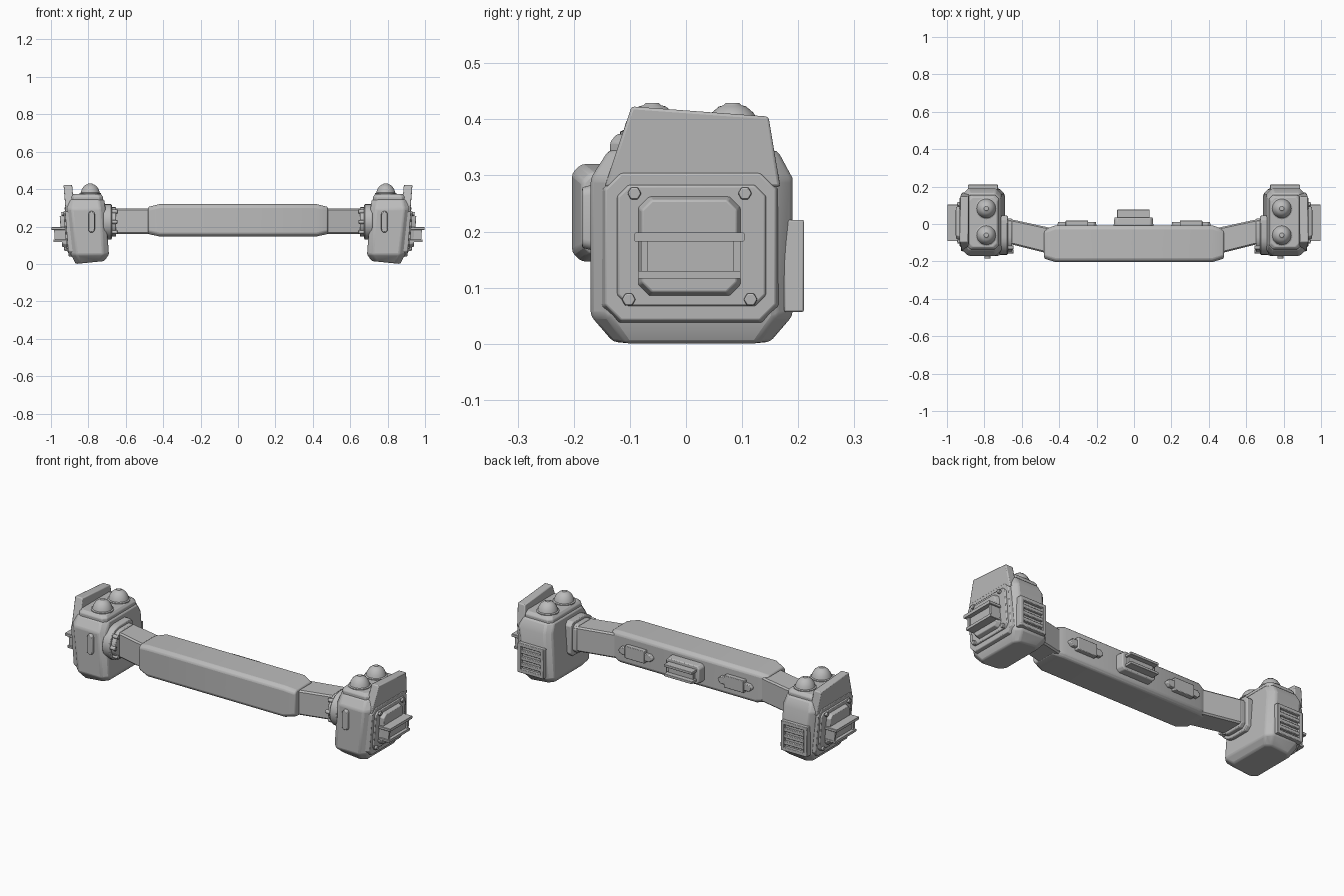
import bpy, bmesh, math

cube = bpy.data.objects.get("Cube")
if cube:
    bpy.data.objects.remove(cube, do_unlink=True)

grey = bpy.data.materials.new("plain grey")
grey.use_nodes = True
grey.diffuse_color = (0.5, 0.5, 0.5, 1)
grey.node_tree.nodes["Principled BSDF"].inputs["Base Color"].default_value = (0.5, 0.5, 0.5, 1)


def chamfered(a0, a1, b0, b1, c):
    """Rectangle with cut corners."""
    return [(a0 + c, b0), (a1 - c, b0), (a1, b0 + c), (a1, b1 - c),
            (a1 - c, b1), (a0 + c, b1), (a0, b1 - c), (a0, b0 + c)]


def circle(a, b, r, n):
    return [(a + r * math.cos(math.tau * i / n), b + r * math.sin(math.tau * i / n)) for i in range(n)]


def loft(name, rings, bevel=0.0, mirror=True, segments=2):
    """Skin matching rings, cap both ends, and mirror across the middle."""
    bm = bmesh.new()
    loops = [[bm.verts.new(p) for p in ring] for ring in rings]
    n = len(loops[0])
    for low, high in zip(loops, loops[1:]):
        for i in range(n):
            j = (i + 1) % n
            bm.faces.new((low[i], low[j], high[j], high[i]))
    bm.faces.new(loops[0][::-1])
    bm.faces.new(loops[-1])
    bmesh.ops.recalc_face_normals(bm, faces=bm.faces)
    mesh = bpy.data.meshes.new(name)
    bm.to_mesh(mesh)
    bm.free()
    mesh.materials.append(grey)
    obj = bpy.data.objects.new(name, mesh)
    bpy.context.collection.objects.link(obj)
    bpy.ops.object.select_all(action="DESELECT")
    obj.select_set(True)
    bpy.context.view_layer.objects.active = obj
    if bevel:
        mod = obj.modifiers.new("soft edges", "BEVEL")
        mod.width, mod.segments, mod.limit_method = bevel, segments, "ANGLE"
    if mirror:
        mod = obj.modifiers.new("mirror", "MIRROR")
        mod.use_mirror_merge = False
    bpy.ops.object.shade_smooth_by_angle(angle=math.radians(32))
    return obj


def outward(name, outline, d0, d1, inset=1.0, bevel=0.003):
    """Prism on the pod's leaning outer wall; outline is (y, z)."""
    cy = sum(p[0] for p in outline) / len(outline)
    cz = sum(p[1] for p in outline) / len(outline)
    top = [(cy + (y - cy) * inset, cz + (z - cz) * inset) for y, z in outline]
    rings = [[(0.891 + 0.08 * z + d, y, z) for y, z in pts] for d, pts in ((d0, outline), (d1, top))]
    return loft(name, rings, bevel)


def box(name, x0, x1, y0, y1, z0, z1, bevel=0.003, mirror=True):
    rect = [(x0, y0), (x1, y0), (x1, y1), (x0, y1)]
    return loft(name, [[(x, y, z) for x, y in rect] for z in (z0, z1)], bevel, mirror)


def backward(name, outline, y0, y1, inset=1.0, mirror=True, bevel=0.003):
    """Prism facing front or back; outline is (x, z)."""
    cx = sum(p[0] for p in outline) / len(outline)
    cz = sum(p[1] for p in outline) / len(outline)
    return loft(name, [[(x, y0, z) for x, z in outline],
                       [(cx + (x - cx) * inset, y1, cz + (z - cz) * inset) for x, z in outline]],
                bevel, mirror)


# Central bar: cross-sections along x, tapering at both ends
rings = []
for x, front, back, low, high in ((-0.48, -0.185, -0.03, 0.16, 0.305), (-0.42, -0.203, -0.007, 0.147, 0.32),
                                  (0.42, -0.203, -0.007, 0.147, 0.32), (0.48, -0.185, -0.03, 0.16, 0.305)):
    rings.append([(x, y, z) for y, z in chamfered(front, back, low, high, 0.016)])
loft("central_bar", rings, 0.006, False)

# Angled arms joining the bar to the pods
loft("arm", [[(x, y, z) for y, z in chamfered(y0, y1, 0.16, 0.297, 0.008)]
             for x, y0, y1 in ((0.45, -0.16, -0.02), (0.67, -0.105, 0.028))])

# Collars: rounded towards the front, square towards the back
for name, x0, x1, grow in (("collar", 0.675, 0.72, 0.0), ("collar_lip", 0.652, 0.68, -0.016)):
    r = 0.095 + grow
    arc = [(-0.07 - r * math.sin(t), 0.225 + r * math.cos(t))
           for t in (math.pi * i / 12 for i in range(13))]
    edge = 0.045 + grow
    outline = arc + [(edge - 0.02, 0.225 - r), (edge, 0.245 - r), (edge, 0.205 + r), (edge - 0.02, 0.225 + r)]
    loft(name, [[(x, y, z) for y, z in outline] for x in (x0, x1)], 0.005)
for i in range(3):
    t = math.pi * (0.25 + 0.25 * i)
    pts = circle(-0.07 - 0.078 * math.sin(t), 0.225 + 0.078 * math.cos(t), 0.011, 8)
    loft("collar_bolt", [[(x, y, z) for y, z in pts] for x in (0.645, 0.68)], 0.002)

# Pod body: stacked sections with cut corners, floor rising towards the middle
sections = ((0.0, 0.715, 0.868, -0.13, 0.15, 0.025), (0.05, 0.69, 0.893, -0.17, 0.19, 0.03),
            (0.295, 0.708, 0.918, -0.17, 0.19, 0.03), (0.345, 0.715, 0.91, -0.138, 0.163, 0.03))
loft("pod_body", [[(x, y, z + (0.1 * (0.868 - x) if z < 0.02 else 0))
                   for x, y in chamfered(x0, x1, y0, y1, c)] for z, x0, x1, y0, y1, c in sections], 0.008)
loft("pod_top", [[(x, y, z) for x, y in chamfered(0.722 + d, 0.895 - d, -0.135 + d, 0.155 - d, 0.02)]
                 for z, d in ((0.32, 0), (0.36, 0), (0.374, 0.012))], 0.004)

# Lamps: shallow domes on the pod roof
for y in (-0.06, 0.083):
    profile = ((0.058, 0.36), (0.058, 0.378), (0.051, 0.381), (0.047, 0.395),
               (0.037, 0.412), (0.024, 0.423), (0.016, 0.425), (0.012, 0.429))
    loft("dome_lamp", [[(a, b, z) for a, b in circle(0.79, y, r, 28)] for r, z in profile])

# Upright shield plate and the stepped side panel
outward("shield_plate", [(-0.145, 0.28), (0.168, 0.28), (0.147, 0.405), (-0.097, 0.423)], -0.038, 0.008, 1, 0.005)
outward("side_panel", chamfered(-0.152, 0.168, 0.035, 0.31, 0.03), -0.02, 0.012, 0.95)
outward("side_panel_step", chamfered(-0.125, 0.145, 0.065, 0.285, 0.02), 0.0, 0.02, 0.97)
for y, z in ((-0.092, 0.268), (0.105, 0.268), (-0.102, 0.079), (0.115, 0.079)):
    outward("panel_bolt", circle(y, z, 0.013, 6), 0.01, 0.032, 0.9, 0.002)

# Side housing with projecting fins
outward("side_housing", chamfered(-0.088, 0.1, 0.083, 0.265, 0.02), 0.01, 0.042, 0.9)
outward("housing_core", chamfered(-0.075, 0.088, 0.12, 0.195, 0.005), 0.03, 0.068)
outward("upper_fin", chamfered(-0.092, 0.104, 0.182, 0.198, 0.002), 0.02, 0.091, 1, 0)
outward("lower_fin", chamfered(-0.085, 0.098, 0.116, 0.13, 0.002), 0.02, 0.086, 1, 0)
for y in (-0.08, 0.085):
    outward("fin_brace", chamfered(y, y + 0.012, 0.12, 0.195, 0.001), 0.02, 0.078, 1, 0)

# Rear vent: frame with slats
box("vent_back", 0.735, 0.88, 0.175, 0.194, 0.06, 0.218)
for x0, x1 in ((0.728, 0.748), (0.868, 0.888)):
    box("vent_side", x0, x1, 0.175, 0.21, 0.057, 0.221)
for z in (0.057, 0.201):
    box("vent_rail", 0.728, 0.888, 0.175, 0.21, z, z + 0.02)
for i in range(3):
    z = 0.091 + i * 0.036
    box("vent_slat", 0.74, 0.876, 0.175, 0.207, z, z + 0.018)

# Front grip: upright pill
pill = [(0.783 + 0.018 * math.cos(t), (0.267 if i < 9 else 0.183) + 0.018 * math.sin(t))
        for i in range(18) for t in (math.pi * (i if i < 9 else i - 1) / 8,)]
backward("front_grip", pill, -0.16, -0.185, 0.9)

# Rear centre box with twin rails
backward("rear_box", chamfered(-0.11, 0.105, 0.18, 0.285, 0.015), -0.02, 0.035, 0.95, False, 0.005)
for z in (0.198, 0.25):
    box("rear_rail", -0.09, 0.083, 0.02, 0.077, z, z + 0.014, 0.002, False)
box("rear_core", -0.08, 0.073, 0.02, 0.05, 0.205, 0.255, 0.002, False)

# Rear side pads with a raised block
backward("rear_pad", chamfered(0.2, 0.41, 0.212, 0.252, 0.015), -0.02, 0.012, 0.97)
box("rear_pad_block", 0.245, 0.365, -0.02, 0.018, 0.2, 0.268)
